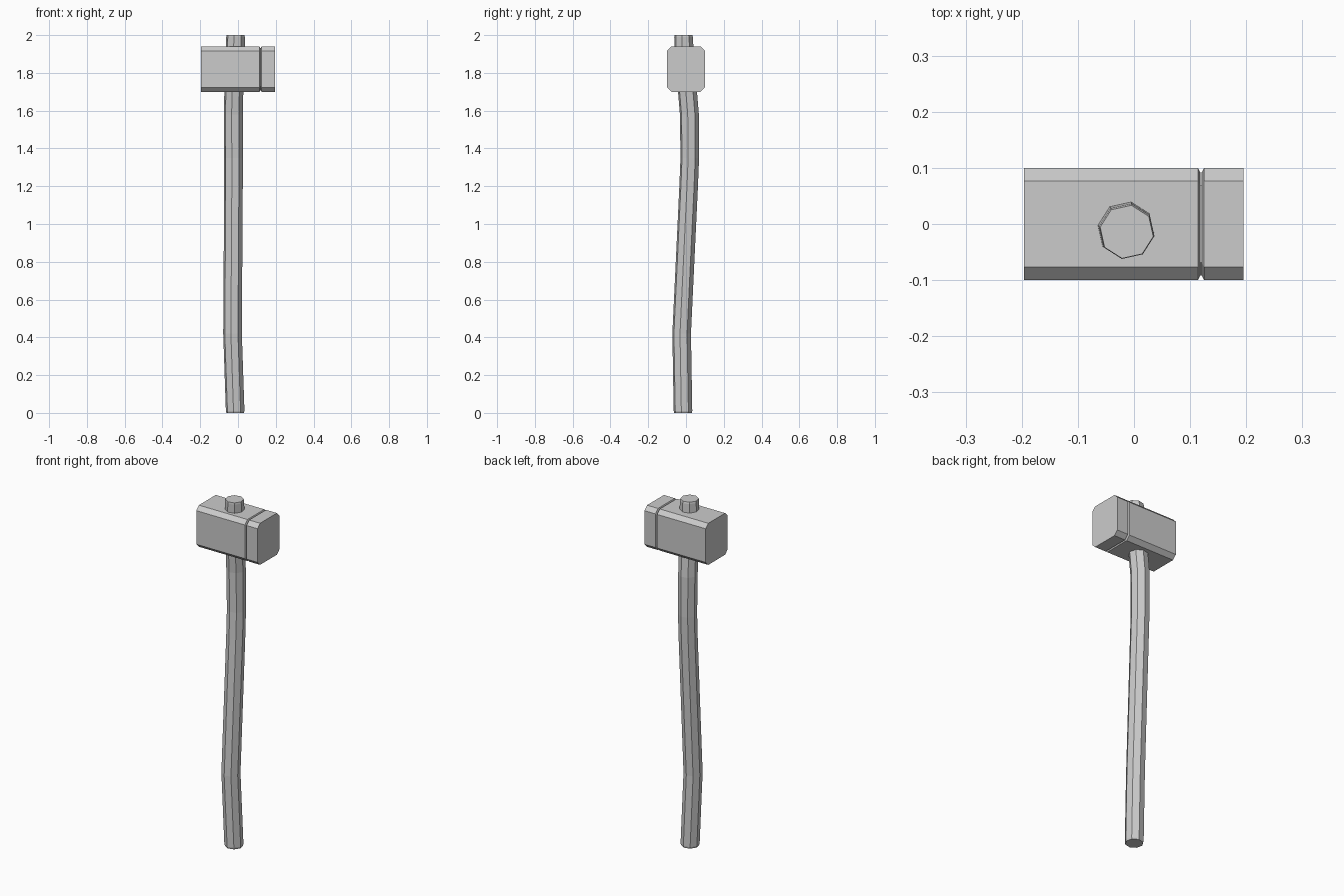
import bpy, bmesh, math

cube = bpy.data.objects.get("Cube")
if cube:
    bpy.data.objects.remove(cube, do_unlink=True)

grey = bpy.data.materials.new("plain grey")
grey.use_nodes = True
colour = (0.6, 0.6, 0.6, 1)
grey.diffuse_color = colour
grey.node_tree.nodes["Principled BSDF"].inputs["Base Color"].default_value = colour


def loft(name, rings):
    """Skin a list of equal-sized point rings and cap both ends."""
    bm = bmesh.new()
    loops = [[bm.verts.new(p) for p in ring] for ring in rings]
    n = len(loops[0])
    for a, b in zip(loops, loops[1:]):
        for i in range(n):
            j = (i + 1) % n
            bm.faces.new((a[i], a[j], b[j], b[i]))
    bm.faces.new(loops[0])
    bm.faces.new(loops[-1])
    bmesh.ops.recalc_face_normals(bm, faces=bm.faces)
    mesh = bpy.data.meshes.new(name)
    bm.to_mesh(mesh)
    bm.free()
    mesh.materials.append(grey)
    obj = bpy.data.objects.new(name, mesh)
    bpy.context.collection.objects.link(obj)
    return obj


# Bent eight-sided handle: height, centre x, centre y, radius
SIDES = 8
path = [
    (0.0, -0.015, -0.016, 0.047), (0.01, -0.015, -0.016, 0.05),
    (0.42, -0.029, -0.023, 0.05), (1.2, -0.024, 0.014, 0.05),
    (1.35, -0.024, 0.02, 0.05), (1.58, -0.025, 0.018, 0.051),
    (1.7, -0.022, 0.008, 0.051), (1.94, -0.014, -0.011, 0.051),
    (1.99, -0.013, -0.013, 0.05), (2.0, -0.013, -0.014, 0.048),
]
angles = [math.radians(80) + math.tau * i / SIDES for i in range(SIDES)]
loft("handle", [[(x + r * math.cos(a), y + r * math.sin(a), z) for a in angles]
                for z, x, y, r in path])


# Chamfered block head with a V groove around one end
def section(x, inset):
    hy, hz, c = 0.1 - inset, 0.12 - inset, 0.023
    corners = [(hy, hz - c), (hy - c, hz), (c - hy, hz), (-hy, hz - c)]
    corners += [(-y, -z) for y, z in corners]
    return [(x, y, 1.82 + z) for y, z in corners]


stations = [(-0.196, 0), (0.114, 0), (0.118, 0.008), (0.121, 0.008),
            (0.125, 0), (0.195, 0)]
loft("hammer_head", [section(x, d) for x, d in stations])
